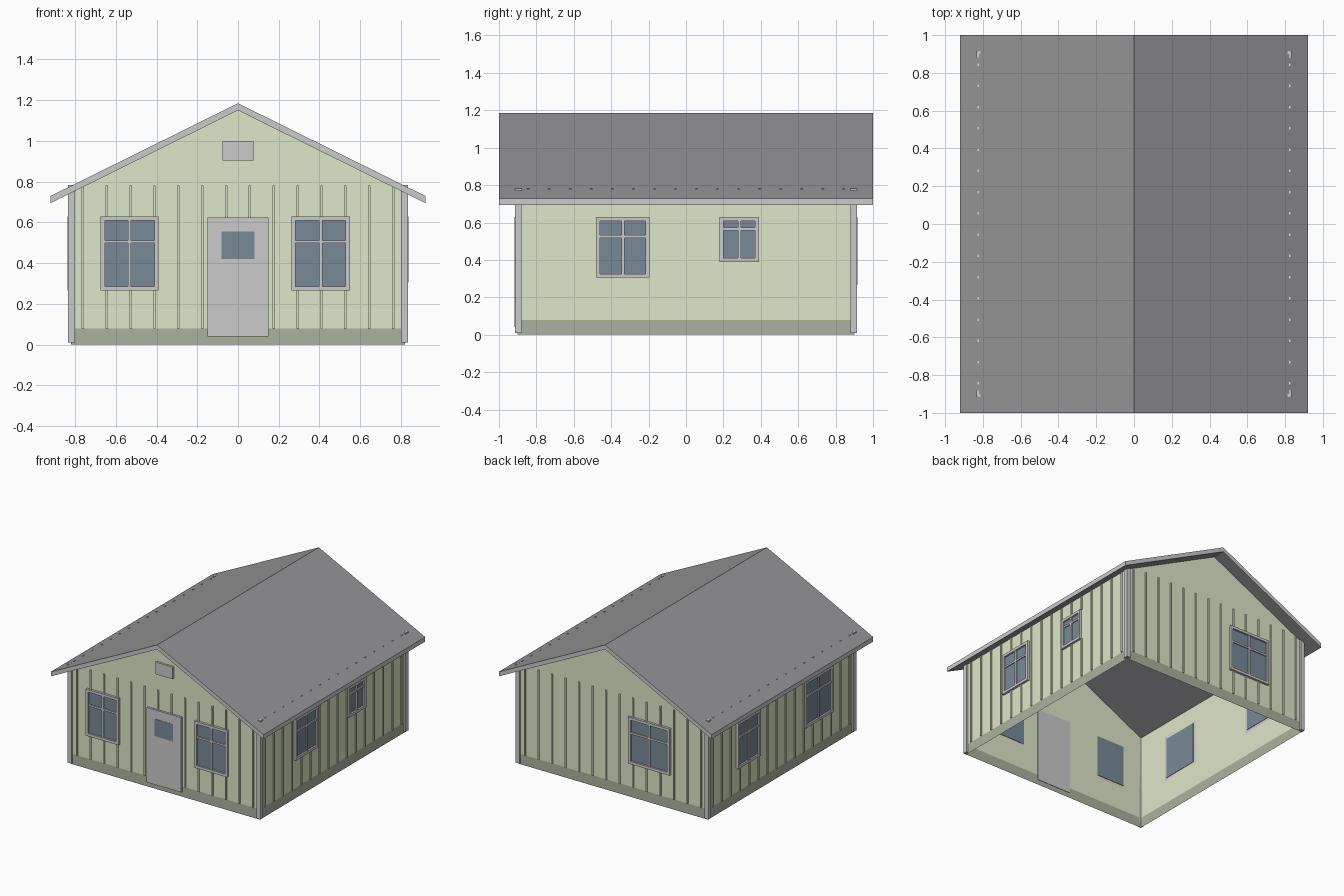
import bpy, bmesh
from mathutils import Vector

if "Cube" in bpy.data.objects:
    bpy.data.objects.remove(bpy.data.objects["Cube"])

WX, WY = 0.82, 0.90          # wall half sizes
RIDGE, SLOPE = 1.185, 0.495  # roof top line
THICK = 0.035


def material(name, rgb):
    m = bpy.data.materials.new(name)
    m.diffuse_color = (*rgb, 1)
    m.use_nodes = True
    m.node_tree.nodes["Principled BSDF"].inputs["Base Color"].default_value = m.diffuse_color
    return m


GREEN = material("wall_green", (0.73, 0.80, 0.58))
DARK_GREEN = material("base_green", (0.40, 0.45, 0.34))
ROOF = material("roof_grey", (0.30, 0.30, 0.31))
TRIM = material("trim_grey", (0.8, 0.8, 0.8))
GLASS = material("glass_blue", (0.19, 0.255, 0.31))


def finish(name, bm, *mats):
    me = bpy.data.meshes.new(name)
    bmesh.ops.recalc_face_normals(bm, faces=bm.faces)
    bm.to_mesh(me)
    bm.free()
    for m in mats:
        me.materials.append(m)
    ob = bpy.data.objects.new(name, me)
    bpy.context.collection.objects.link(ob)
    return ob


def place(side, u, d, z):
    """Point on a wall: u along it, d outwards from it."""
    return Vector({"front": (u, -WY - d, z), "back": (u, WY + d, z),
                   "right": (WX + d, u, z), "left": (-WX - d, u, z)}[side])


def slab(bm, side, u0, u1, z0, z1, d0, d1):
    """Box lying on a wall."""
    a, b = place(side, u0, d0, z0), place(side, u1, d1, z1)
    verts = bmesh.ops.create_cube(bm, size=1)["verts"]
    for v in verts:
        v.co = Vector((a[i] + b[i]) / 2 + v.co[i] * (b[i] - a[i]) for i in range(3))


def gable(x):
    return RIDGE - THICK - SLOPE * abs(x)


# Base band: open ring
corners = [(-WX, -WY), (WX, -WY), (WX, WY), (-WX, WY)]
BAND = 0.08
bm = bmesh.new()
low = [bm.verts.new((x, y, 0)) for x, y in corners]
top = [bm.verts.new((x, y, BAND)) for x, y in corners]
for i in range(4):
    j = (i + 1) % 4
    bm.faces.new((low[i], low[j], top[j], top[i]))
finish("base_band", bm, DARK_GREEN)

# Walls: two gables and two sides
bm = bmesh.new()
low = [bm.verts.new((x, y, BAND)) for x, y in corners]
top = [bm.verts.new((x, y, gable(x))) for x, y in corners]
peak = [bm.verts.new((0, y, gable(0))) for y in (-WY, WY)]
bm.faces.new((low[0], low[1], top[1], peak[0], top[0]))
bm.faces.new((low[2], low[3], top[3], peak[1], top[2]))
bm.faces.new((low[1], low[2], top[2], top[1]))
bm.faces.new((low[3], low[0], top[0], top[3]))
finish("walls", bm, GREEN)

# Roof slab with light fascia edges
bm = bmesh.new()
RX = 0.92
outline = [(-RX, RIDGE - SLOPE * RX), (0, RIDGE), (RX, RIDGE - SLOPE * RX)]
outline += [(x, z - THICK) for x, z in reversed(outline)]
rings = [[bm.verts.new((x, y, z)) for x, z in outline] for y in (-1, 1)]
for i in range(6):
    j = (i + 1) % 6
    bm.faces.new((rings[0][i], rings[0][j], rings[1][j], rings[1][i]))
for r in rings:
    bm.faces.new((r[0], r[1], r[4], r[5]))
    bm.faces.new((r[1], r[2], r[3], r[4]))
bm.normal_update()
for f in bm.faces:
    f.material_index = int(abs(f.normal.z) < 0.1)
finish("roof", bm, ROOF, TRIM)

# Windows: side, u0, u1, z0, z1, transom height
windows = [
    ("front", -0.675, -0.39, 0.265, 0.63, 0.505),
    ("front", 0.262, 0.55, 0.265, 0.63, 0.505),
    ("right", -0.48, -0.195, 0.305, 0.63, 0.525),
    ("right", 0.18, 0.39, 0.39, 0.63, 0.565),
    ("back", -0.50, -0.14, 0.265, 0.63, 0.505),
    ("left", 0.27, 0.55, 0.265, 0.63, 0.505),
    ("left", -0.63, -0.29, 0.265, 0.63, 0.505),
]
FR = 0.021
for n, (side, u0, u1, z0, z1, zt) in enumerate(windows, 1):
    bm = bmesh.new()
    slab(bm, side, u0, u0 + FR, z0, z1, 0, 0.018)
    slab(bm, side, u1 - FR, u1, z0, z1, 0, 0.018)
    slab(bm, side, u0 + FR, u1 - FR, z0, z0 + FR, 0, 0.018)
    slab(bm, side, u0 + FR, u1 - FR, z1 - FR, z1, 0, 0.018)
    mid = (u0 + u1) / 2
    slab(bm, side, mid - 0.008, mid + 0.008, z0 + FR, z1 - FR, 0, 0.014)
    slab(bm, side, u0 + FR, u1 - FR, zt - 0.007, zt + 0.007, 0, 0.0135)
    finish(f"window_frame_{n}", bm, TRIM)
    bm = bmesh.new()
    slab(bm, side, u0 + FR, u1 - FR, z0 + FR, z1 - FR, -0.003, 0.005)
    finish(f"window_glass_{n}", bm, GLASS)

# Door, its pane and the gable vent
bm = bmesh.new()
slab(bm, "front", -0.15, 0.15, 0.04, 0.625, -0.003, 0.016)
finish("door", bm, TRIM)
bm = bmesh.new()
slab(bm, "front", -0.08, 0.08, 0.42, 0.555, 0.01, 0.0175)
finish("door_glass", bm, GLASS)
bm = bmesh.new()
slab(bm, "front", -0.075, 0.075, 0.905, 1.0, 0, 0.015)
finish("gable_vent", bm, TRIM)

# Battens: interrupted by windows and door, side ones just pierce the roof
openings = [w[:5] for w in windows] + [("front", -0.15, 0.15, 0.04, 0.625)]
for side in ("front", "back", "left", "right"):
    end_wall = side in ("front", "back")
    count, half = (14, WX) if end_wall else (16, WY)
    step = 2 * half / count
    bm = bmesh.new()
    for k in range(count):
        u = -half + (k + 0.5) * step
        top_z = min(0.78, gable(u)) if end_wall else 0.782
        z = BAND
        for s, u0, u1, z0, z1 in openings:
            if s == side and u0 - 0.006 < u < u1 + 0.006:
                if z0 > z:
                    slab(bm, side, u - 0.006, u + 0.006, z, z0, 0, 0.008)
                z = z1
        slab(bm, side, u - 0.006, u + 0.006, z, top_z, 0, 0.008)
    finish(f"battens_{side}", bm, GREEN)

# Corner boards: two boards wrapping each corner
n = 0
for sx, end in ((-1, "left"), (1, "right")):
    for sy, face in ((-1, "front"), (1, "back")):
        n += 1
        bm = bmesh.new()
        slab(bm, end, sy * 0.88, sy * 0.915, 0.01, 0.783, 0, 0.014)
        slab(bm, face, sx * 0.80, sx * WX, 0.01, 0.783, 0, 0.015)
        finish(f"corner_board_{n}", bm, TRIM)
